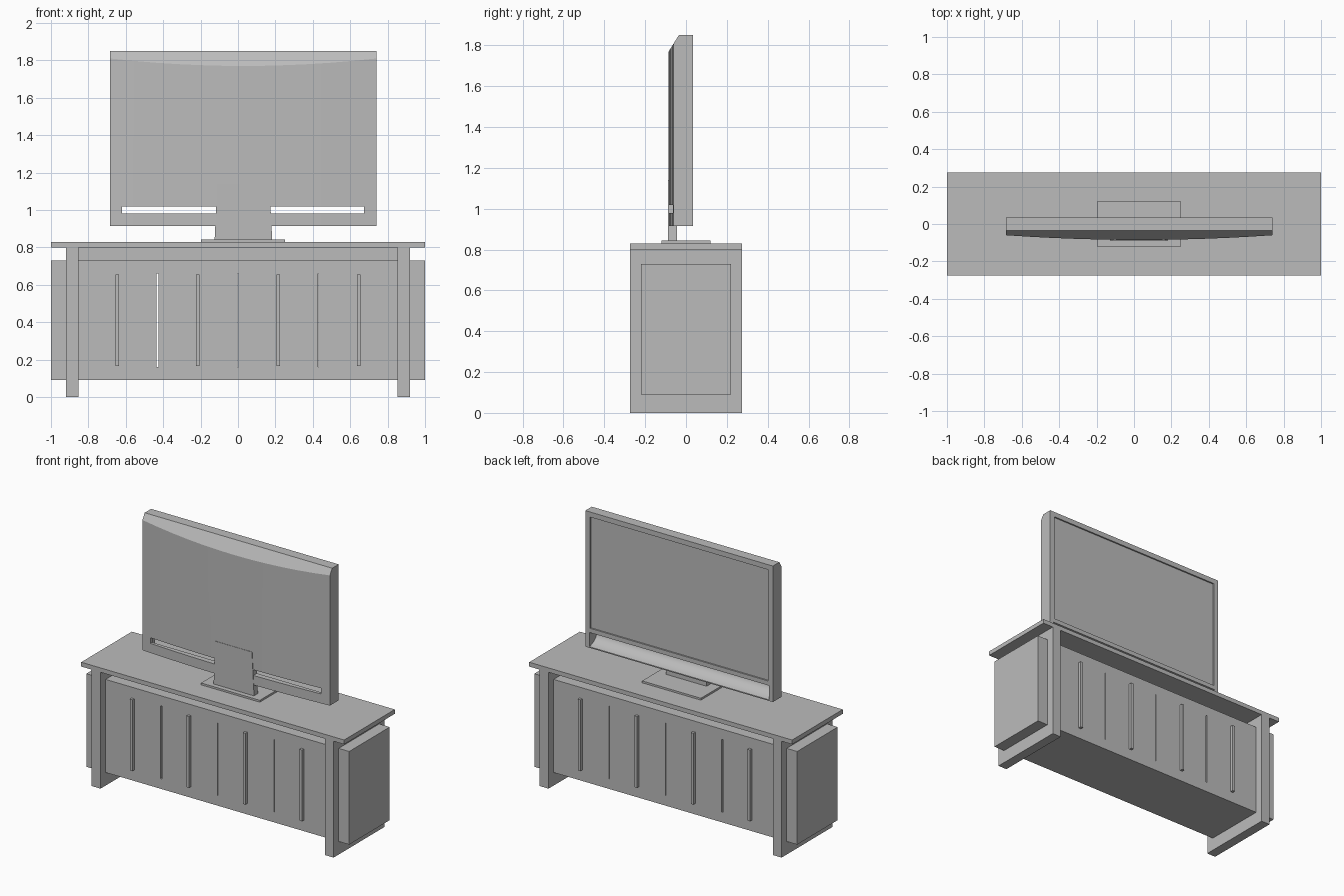
import bpy, bmesh, math
from mathutils import Vector

cube = bpy.data.objects.get("Cube")
if cube:
    bpy.data.objects.remove(cube, do_unlink=True)

grey = bpy.data.materials.new("plain_grey")
grey.use_nodes = True
grey.diffuse_color = (0.5, 0.5, 0.5, 1)
grey.node_tree.nodes["Principled BSDF"].inputs["Base Color"].default_value = (0.5, 0.5, 0.5, 1)


def finish(name, bm):
    bmesh.ops.recalc_face_normals(bm, faces=bm.faces[:])
    mesh = bpy.data.meshes.new(name)
    bm.to_mesh(mesh)
    bm.free()
    mesh.materials.append(grey)
    obj = bpy.data.objects.new(name, mesh)
    bpy.context.collection.objects.link(obj)
    return obj


def prism(name, points, offset):
    """Extrude a closed outline along an offset."""
    bm = bmesh.new()
    face = bm.faces.new([bm.verts.new(p) for p in points])
    out = bmesh.ops.extrude_face_region(bm, geom=[face])
    moved = [g for g in out["geom"] if isinstance(g, bmesh.types.BMVert)]
    bmesh.ops.translate(bm, verts=moved, vec=Vector(offset))
    return finish(name, bm)


def box(name, x, y, z):
    outline = [(x[0], y[0], z[0]), (x[1], y[0], z[0]), (x[1], y[1], z[0]), (x[0], y[1], z[0])]
    return prism(name, outline, (0, 0, z[1] - z[0]))


def activate(obj):
    bpy.ops.object.select_all(action='DESELECT')
    obj.select_set(True)
    bpy.context.view_layer.objects.active = obj


def cut(obj, cutter):
    mod = obj.modifiers.new("cut", 'BOOLEAN')
    mod.operation = 'DIFFERENCE'
    mod.solver = 'EXACT'
    mod.object = cutter
    activate(obj)
    bpy.ops.object.modifier_apply(modifier=mod.name)
    bpy.data.objects.remove(cutter, do_unlink=True)


# Cabinet: top, spacer, side panels and end blocks
DEPTH, BODY = 0.275, 0.22
box("cabinet_top", (-1, 1), (-DEPTH, DEPTH), (0.80, 0.83))
box("top_spacer", (-0.855, 0.855), (-0.08, 0.08), (0.73, 0.80))
for side, s in (("right", -1), ("left", 1)):
    box(f"{side}_leg_panel", sorted((s * 0.853, s * 0.92)), (-DEPTH, DEPTH), (0, 0.80))
    box(f"{side}_end_block", sorted((s * 0.92, s)), (-BODY, BODY), (0.09, 0.73))

# Cabinet body rails, open between them
for name, z in (("body_top", (0.66, 0.73)), ("body_bottom", (0.09, 0.16))):
    box(name, (-0.853, 0.853), (-BODY, BODY), z)

# Doors with narrow gaps, and handle bars, on both faces
doors = [(-0.853, -0.435), (-0.425, -0.002), (0.002, 0.428), (0.431, 0.853)]
for face, s in (("front", -1), ("back", 1)):
    for i, span in enumerate(doors):
        box(f"{face}_door_{i + 1}", span, sorted((s * BODY, s * 0.19)), (0.16, 0.66))
        mid = (i - 1.5) * 0.43
        box(f"{face}_handle_{i + 1}", (mid - 0.01, mid + 0.01),
            sorted((s * BODY, s * 0.24)), (0.165, 0.655))

# Television shell: flat front, gently bowed rear
CX, HALF = 0.028, 0.713
LEFT, RIGHT = CX - HALF, CX + HALF
outline = [(LEFT, 0.035, 0.915), (RIGHT, 0.035, 0.915)]
STEPS = 12
for i in range(STEPS + 1):
    t = 1 - 2 * i / STEPS
    outline.append((CX + t * HALF, -0.085 + 0.025 * t * t, 0.915))
shell = prism("television_shell", outline, (0, 0, 0.935))

# Sloped rear top edge
bevel = [(LEFT - 0.1, -0.035, 1.85), (LEFT - 0.1, -0.085, 1.77),
         (LEFT - 0.1, -0.135, 1.69), (LEFT - 0.1, -0.135, 1.90), (LEFT - 0.1, -0.00375, 1.90)]
cut(shell, prism("bevel_cutter", bevel, (2 * HALF + 0.2, 0, 0)))

# Recessed screen
cut(shell, box("screen_cutter", (LEFT + 0.035, RIGHT - 0.035), (0.025, 0.1), (1.05, 1.815)))

# Curved scoop under the screen
x0 = LEFT + 0.03
scoop = [(x0, 0.1, 1.02), (x0, -0.045, 1.02), (x0, -0.045, 0.98)]
for i in range(1, 9):
    a = math.radians(75) * i / 8
    scoop.append((x0, 0.037 - 0.082 * math.cos(a) / 1.0 + 0.021 * i / 8, 0.98 - 0.06 * math.sin(a)))
scoop.append((x0, 0.1, 0.92))
cut(shell, prism("scoop_cutter", scoop, (2 * HALF - 0.06, 0, 0)))

# Through slots either side of the neck
for span in ((-0.62, -0.115), (0.172, 0.675)):
    cut(shell, box("slot_cutter", span, (-0.2, 0.0), (0.98, 1.019)))
activate(shell)
bpy.ops.object.shade_smooth_by_angle(angle=math.radians(25))

# Stand
box("stand_base", (-0.197, 0.25), (-0.12, 0.12), (0.83, 0.843))
neck = [(-0.125, -0.087, 0.84), (0.183, -0.087, 0.84), (0.167, -0.087, 1.14), (-0.111, -0.087, 1.14)]
prism("stand_neck", neck, (0, 0.042, 0))
